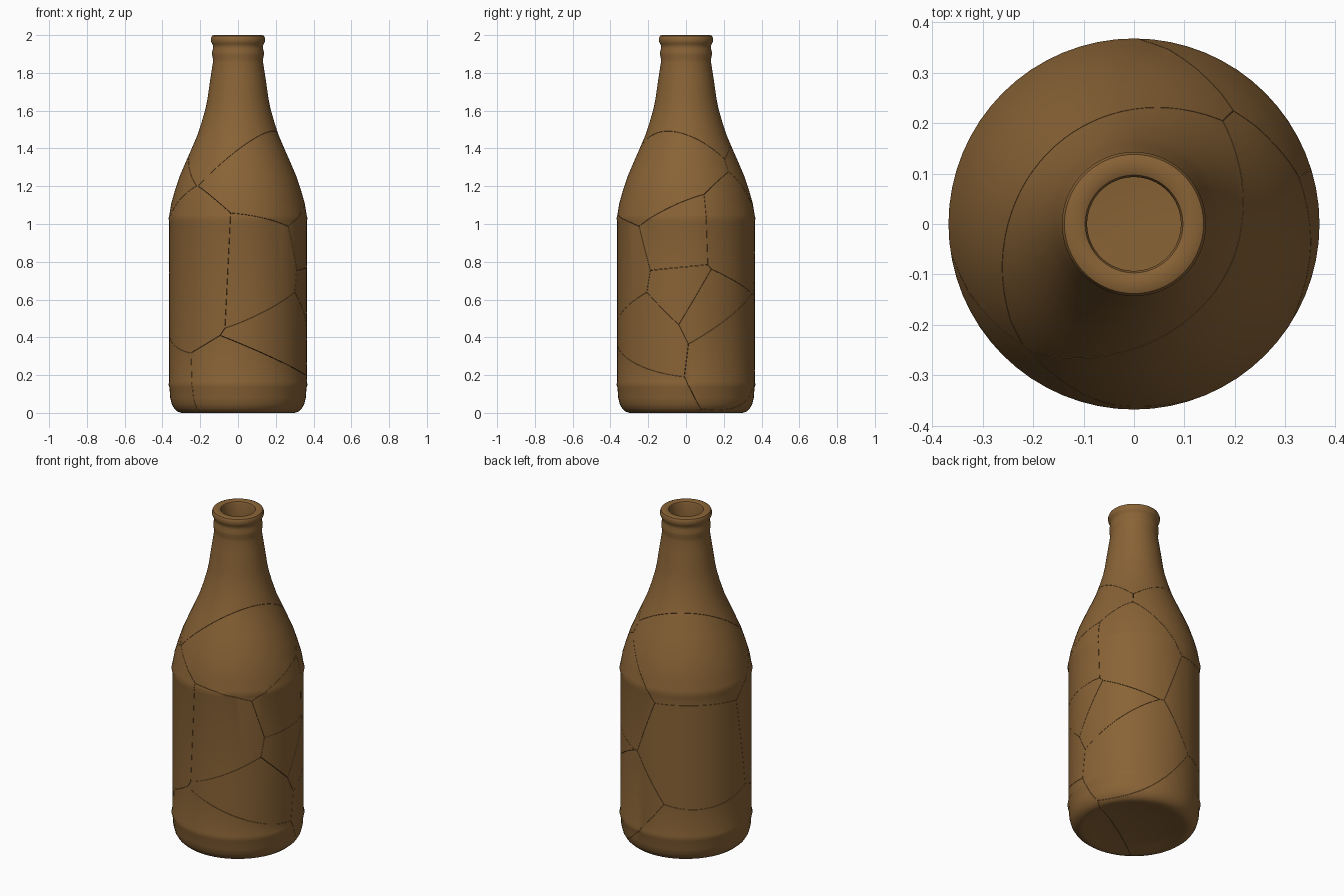
import bpy, bmesh, math
from mathutils import Vector

if "Cube" in bpy.data.objects:
    bpy.data.objects.remove(bpy.data.objects["Cube"])

SEGMENTS = 64
GAP = 0.0008          # half width of a crack

# bottle wall cross-section (radius, height): outside upward, then inside downward
OUTER = [(0, 0.03), (0.15, 0.024), (0.24, 0.012), (0.28, 0.002), (0.30, 0), (0.32, 0.007),
         (0.337, 0.022), (0.35, 0.045), (0.359, 0.08), (0.363, 0.135), (0.368, 0.15),
         (0.364, 0.165), (0.364, 1.01), (0.368, 1.03), (0.363, 1.05), (0.353, 1.11),
         (0.333, 1.18), (0.31, 1.25), (0.276, 1.33), (0.245, 1.40), (0.215, 1.47),
         (0.192, 1.54), (0.172, 1.61), (0.162, 1.66), (0.152, 1.73), (0.143, 1.79),
         (0.133, 1.855), (0.133, 1.875), (0.137, 1.895), (0.137, 1.91), (0.132, 1.93),
         (0.132, 1.945), (0.138, 1.955), (0.143, 1.967), (0.143, 1.985), (0.138, 1.996),
         (0.128, 2.0)]
INNER = [(0.107, 2.0), (0.097, 1.996), (0.093, 1.985), (0.093, 1.86), (0.115, 1.70),
         (0.14, 1.58), (0.20, 1.40), (0.262, 1.25), (0.305, 1.12), (0.318, 1.03),
         (0.318, 0.14), (0.30, 0.09), (0.26, 0.07), (0, 0.07)]


def polar(deg, z, r=0.365):
    a = math.radians(deg)
    return Vector((r * math.cos(a), r * math.sin(a), z))


# one seed point for each broken piece
SEEDS = {
    "neck_shard": Vector((-0.06, -0.04, 1.55)),
    "front_shoulder_shard": polar(-40, 1.25, 0.28),
    "back_shoulder_shard": polar(137, 1.23, 0.28),
    "front_body_shard": polar(-65, 0.75),
    "left_body_shard": polar(228, 0.77),
    "back_body_shard": polar(133, 0.68),
    "right_back_body_shard": polar(39, 0.88),
    "right_upper_shard": polar(-3, 0.87),
    "right_small_shard": polar(0, 0.675),
    "right_sliver_shard": polar(20, 0.60),
    "front_lower_shard": polar(-39, 0.42),
    "right_lower_shard": polar(44, 0.36),
    "front_base_shard": polar(-58, 0.12, 0.30),
    "back_base_shard": Vector((-0.05, 0.08, 0.10)),
}

glass = bpy.data.materials.new("brown_glass")
glass.diffuse_color = (0.25, 0.125, 0.037, 1)
glass.use_nodes = True
glass.node_tree.nodes["Principled BSDF"].inputs["Base Color"].default_value = glass.diffuse_color


# whole bottle as a lathe
def lathe(profile):
    bm = bmesh.new()
    verts = [bm.verts.new((r, 0, z)) for r, z in profile]
    edges = [bm.edges.new(pair) for pair in zip(verts, verts[1:])]
    bmesh.ops.spin(bm, geom=verts + edges, cent=(0, 0, 0), axis=(0, 0, 1),
                   angle=math.tau, steps=SEGMENTS, use_duplicate=False)
    bmesh.ops.remove_doubles(bm, verts=bm.verts[:], dist=1e-5)
    bmesh.ops.recalc_face_normals(bm, faces=bm.faces[:])
    return bm


# keep only one side of a plane and cap the cut
def slice_and_cap(bm, point, normal):
    cut = bmesh.ops.bisect_plane(bm, geom=bm.verts[:] + bm.edges[:] + bm.faces[:],
                                 dist=1e-6, plane_co=point, plane_no=normal,
                                 clear_outer=True)
    rim = [e for e in cut["geom_cut"]
           if isinstance(e, bmesh.types.BMEdge) and e.is_valid and e.is_boundary]
    if rim:
        bmesh.ops.triangle_fill(bm, edges=rim, use_beauty=True, normal=normal)


bottle = lathe(OUTER + INNER)

# break the bottle: each piece is the region nearest its own seed
for name, seed in SEEDS.items():
    bm = bottle.copy()
    for other in sorted(SEEDS.values(), key=lambda p: (p - seed).length):
        if other is seed:
            continue
        normal = (other - seed).normalized()
        slice_and_cap(bm, (seed + other) / 2 - normal * GAP, normal)
    bmesh.ops.recalc_face_normals(bm, faces=bm.faces[:])
    for f in bm.faces:
        f.smooth = True
    for e in bm.edges:
        e.smooth = e.calc_face_angle(math.pi) < math.radians(42)
    mesh = bpy.data.meshes.new(name)
    bm.to_mesh(mesh)
    bm.free()
    mesh.materials.append(glass)
    bpy.context.collection.objects.link(bpy.data.objects.new(name, mesh))
bottle.free()
